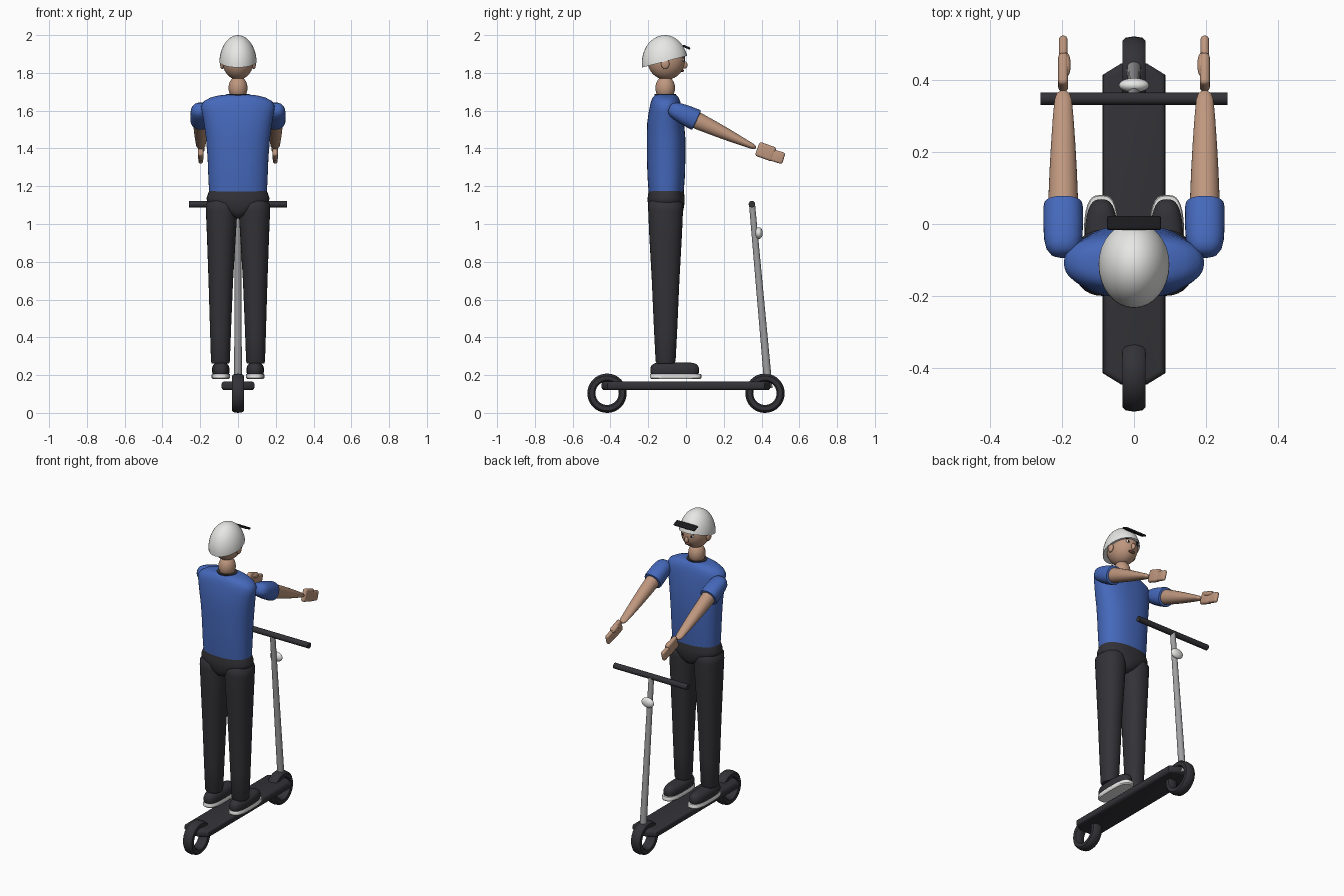
import bpy, bmesh, math
from mathutils import Vector, Matrix

if "Cube" in bpy.data.objects:
    bpy.data.objects.remove(bpy.data.objects["Cube"])


def mat(name, r, g, b):
    m = bpy.data.materials.new(name)
    m.diffuse_color = (r, g, b, 1)
    m.use_nodes = True
    m.node_tree.nodes["Principled BSDF"].inputs["Base Color"].default_value = m.diffuse_color
    return m


BLUE = mat("shirt blue", 0.06, 0.14, 0.5)
DARK = mat("charcoal", 0.033, 0.033, 0.039)
SKIN = mat("skin", 0.52, 0.31, 0.21)
WHITE = mat("white", 0.8, 0.8, 0.79)
GREY = mat("metal grey", 0.35, 0.35, 0.36)
BLACK = mat("black", 0.01, 0.01, 0.012)
LIP = mat("lip brown", 0.25, 0.09, 0.07)


def finish(name, bm, material, angle=40):
    bmesh.ops.recalc_face_normals(bm, faces=bm.faces)
    me = bpy.data.meshes.new(name)
    bm.to_mesh(me)
    bm.free()
    me.materials.append(material)
    ob = bpy.data.objects.new(name, me)
    bpy.context.collection.objects.link(ob)
    bpy.context.view_layer.objects.active = ob
    ob.select_set(True)
    bpy.ops.object.shade_smooth_by_angle(angle=math.radians(angle))
    ob.select_set(False)
    return ob


def loft(name, rings, material, u=(1, 0, 0), v=(0, 1, 0), p=2.0, n=32):
    """Skin rings of (centre, half width along u, half width along v)."""
    bm = bmesh.new()
    u, v = Vector(u), Vector(v)
    loops = []
    for c, a, b in rings:
        loop = []
        for i in range(n):
            t = 2 * math.pi * i / n
            cs, sn = math.cos(t), math.sin(t)
            x = math.copysign(abs(cs) ** (2 / p), cs)
            y = math.copysign(abs(sn) ** (2 / p), sn)
            loop.append(bm.verts.new(Vector(c) + u * a * x + v * b * y))
        loops.append(loop)
    for A, B in zip(loops, loops[1:]):
        for i in range(n):
            j = (i + 1) % n
            bm.faces.new((A[i], A[j], B[j], B[i]))
    bm.faces.new(loops[0])
    bm.faces.new(loops[-1])
    return finish(name, bm, material)


def ball(name, c, r, material, tilt=0, cut=None):
    bm = bmesh.new()
    m = Matrix.Translation(c) @ Matrix.Rotation(tilt, 4, 'X') @ Matrix.Diagonal((*r, 1))
    bmesh.ops.create_uvsphere(bm, u_segments=32, v_segments=20, radius=1, matrix=m)
    if cut:
        g = bm.verts[:] + bm.edges[:] + bm.faces[:]
        e = bmesh.ops.bisect_plane(bm, geom=g, plane_co=cut[0], plane_no=cut[1], clear_inner=True)
        edges = [x for x in e['geom_cut'] if isinstance(x, bmesh.types.BMEdge)]
        bmesh.ops.contextual_create(bm, geom=edges)
    return finish(name, bm, material)


def rod(name, a, b, r1, r2, material):
    a, b = Vector(a), Vector(b)
    d = b - a
    bm = bmesh.new()
    m = Matrix.Translation((a + b) / 2) @ d.to_track_quat('Z', 'Y').to_matrix().to_4x4()
    bmesh.ops.create_cone(bm, cap_ends=True, segments=24, radius1=r1, radius2=r2,
                          depth=d.length, matrix=m)
    return finish(name, bm, material)


def block(name, c, size, bevel, material, tilt=0):
    bm = bmesh.new()
    bmesh.ops.create_cube(bm, size=1, matrix=Matrix.Diagonal((*size, 1)))
    bmesh.ops.bevel(bm, geom=bm.edges[:], offset=bevel, segments=4, profile=0.5, affect='EDGES')
    bm.transform(Matrix.Translation(c) @ Matrix.Rotation(tilt, 4, 'X'))
    return finish(name, bm, material)


# Wheels: open rings turned around the axle
profile = [(-.031, .07), (-.032, .092), (-.024, .1), (0, .104), (.024, .1), (.032, .092),
           (.031, .07), (.02, .062), (-.02, .062)]
for label, yc in (("rear_wheel", -.418), ("front_wheel", .418)):
    bm = bmesh.new()
    N = 40
    rows = [[bm.verts.new((x, yc + r * math.cos(2 * math.pi * i / N),
                           .104 + r * math.sin(2 * math.pi * i / N))) for x, r in profile]
            for i in range(N)]
    for i in range(N):
        A, B = rows[i], rows[(i + 1) % N]
        for k in range(len(profile)):
            q = (k + 1) % len(profile)
            bm.faces.new((A[k], A[q], B[q], B[k]))
    finish(label, bm, DARK)

# Deck: slab with chamfered ends and rounded rim
bm = bmesh.new()
outline = [(.087, -.415), (.087, .415), (.035, .447), (-.035, .447),
           (-.087, .415), (-.087, -.415), (-.035, -.447), (.035, -.447)]
base = bm.faces.new([bm.verts.new((x, y, .12)) for x, y in outline])
top = bmesh.ops.extrude_face_region(bm, geom=[base])['geom']
bmesh.ops.translate(bm, vec=(0, 0, .047), verts=[g for g in top if isinstance(g, bmesh.types.BMVert)])
rim = [e for e in bm.edges if abs(e.verts[0].co.z - e.verts[1].co.z) < 1e-4]
bmesh.ops.bevel(bm, geom=rim, offset=.017, segments=4, profile=0.5, affect='EDGES')
finish("deck", bm, DARK)

# Steering column, handlebar and lamp
rod("stem", (0, .437, .13), (0, .35, 1.1), .021, .016, GREY)
rod("handlebar", (-.26, .349, 1.105), (.26, .349, 1.105), .0175, .0175, DARK)
ball("lamp", (0, .386, .952), (.042, .02, .031), WHITE)

# Torso, collar and hips
yc = -.105
torso = [(1.168, .153, .093), (1.25, .157, .099), (1.35, .161, .102), (1.45, .169, .102),
         (1.53, .18, .098), (1.59, .19, .09), (1.625, .195, .083), (1.65, .181, .077),
         (1.67, .145, .068), (1.681, .1, .058), (1.685, .06, .048)]
loft("shirt", [((0, yc - .003 * (z > 1.5), z), a, b) for z, a, b in torso], BLUE, p=2.3, n=48)
loft("collar", [((0, -.11, z), .062, .056) for z in (1.68, 1.688)], DARK)
hips = [(1.03, .015, .05), (1.045, .05, .078), (1.07, .1, .09), (1.095, .145, .095),
        (1.12, .165, .098), (1.14, .166, .098), (1.175, .153, .093)]
loft("hips", [((0, yc, z), a, b) for z, a, b in hips], DARK, p=2.3, n=48)

# Neck, head and helmet
ball("neck", (0, -.11, 1.72), (.05, .052, .064), SKIN)
ball("head", (0, -.105, 1.868), (.084, .1, .104), SKIN)
ball("helmet", (0, -.112, 1.85), (.099, .122, .15), WHITE,
     cut=((0, -.235, 1.828), (0, -.26, 1)))
block("visor", (0, .003, 1.936), (.15, .042, .012), .0058, BLACK, tilt=-.4)
ball("nose", (0, -.008, 1.842), (.012, .016, .02), SKIN)
ball("mouth", (0, -.02, 1.812), (.022, .01, .007), LIP)

for s, side in ((-1, "left"), (1, "right")):
    # Face details
    ball(side + "_ear", (s * .084, -.11, 1.847), (.011, .022, .027), SKIN)
    ball(side + "_eye_white", (s * .031, -.016, 1.868), (.014, .007, .008), WHITE)
    ball(side + "_pupil", (s * .031, -.011, 1.868), (.007, .004, .007), BLACK)
    ball(side + "_brow", (s * .032, -.016, 1.886), (.018, .006, .004), BLACK)

    # Trouser leg
    leg = [(.262, .046, .047, .093), (.275, .05, .053, .093), (.45, .056, .062, .0925),
           (.7, .065, .073, .091), (.95, .077, .087, .088), (1.07, .083, .092, .087),
           (1.105, .082, .092, .087), (1.13, .062, .075, .085)]
    loft(side + "_leg", [((s * x, -.108, z), a, b) for z, a, b, x in leg], DARK, p=2.2)

    # Shoe and sole
    x = s * .091
    sole = [(.18, .044, .13), (.186, .049, .136), (.202, .049, .136), (.207, .046, .133)]
    loft(side + "_sole", [((x, -.055, z), a, b) for z, a, b in sole], WHITE, p=3)
    shoe = [(.205, .043, .125), (.215, .046, .129), (.237, .046, .129), (.252, .041, .122),
            (.262, .031, .108), (.266, .015, .085)]
    loft(side + "_shoe", [((x, -.06, z), a, b) for z, a, b in shoe], DARK, p=2.8)

    # Sleeve and forearm follow a line sloping down and forward
    x = s * .197
    d = Vector((0, .9, -.42)).normalized()
    up = Vector((0, -d.z, d.y))
    start = Vector((x, -.07, 1.608))
    sleeve = [(-.02, .018, .015), (-.012, .035, .03), (.005, .047, .041), (.03, .053, .047),
              (.07, .055, .053), (.128, .055, .057), (.138, .053, .055), (.14, .045, .045)]
    loft(side + "_sleeve", [(start + d * t, a, b) for t, a, b in sleeve], BLUE, v=up, p=2.3)
    arm = [(.1, .042, .046), (.16, .041, .044), (.24, .038, .038), (.32, .034, .031),
           (.4, .029, .022), (.46, .024, .015), (.478, .018, .011), (.485, .008, .006)]
    loft(side + "_forearm", [(start + d * t, a, b) for t, a, b in arm], SKIN, v=up)

    # Hand
    block(side + "_palm", (x, .422, 1.383), (.028, .095, .078), .013, SKIN, tilt=-.35)
    block(side + "_fingers", (x, .482, 1.357), (.024, .075, .062), .011, SKIN, tilt=-.3)
    ball(side + "_thumb", (x - s * .008, .443, 1.397), (.013, .036, .015), SKIN, tilt=-.3)
